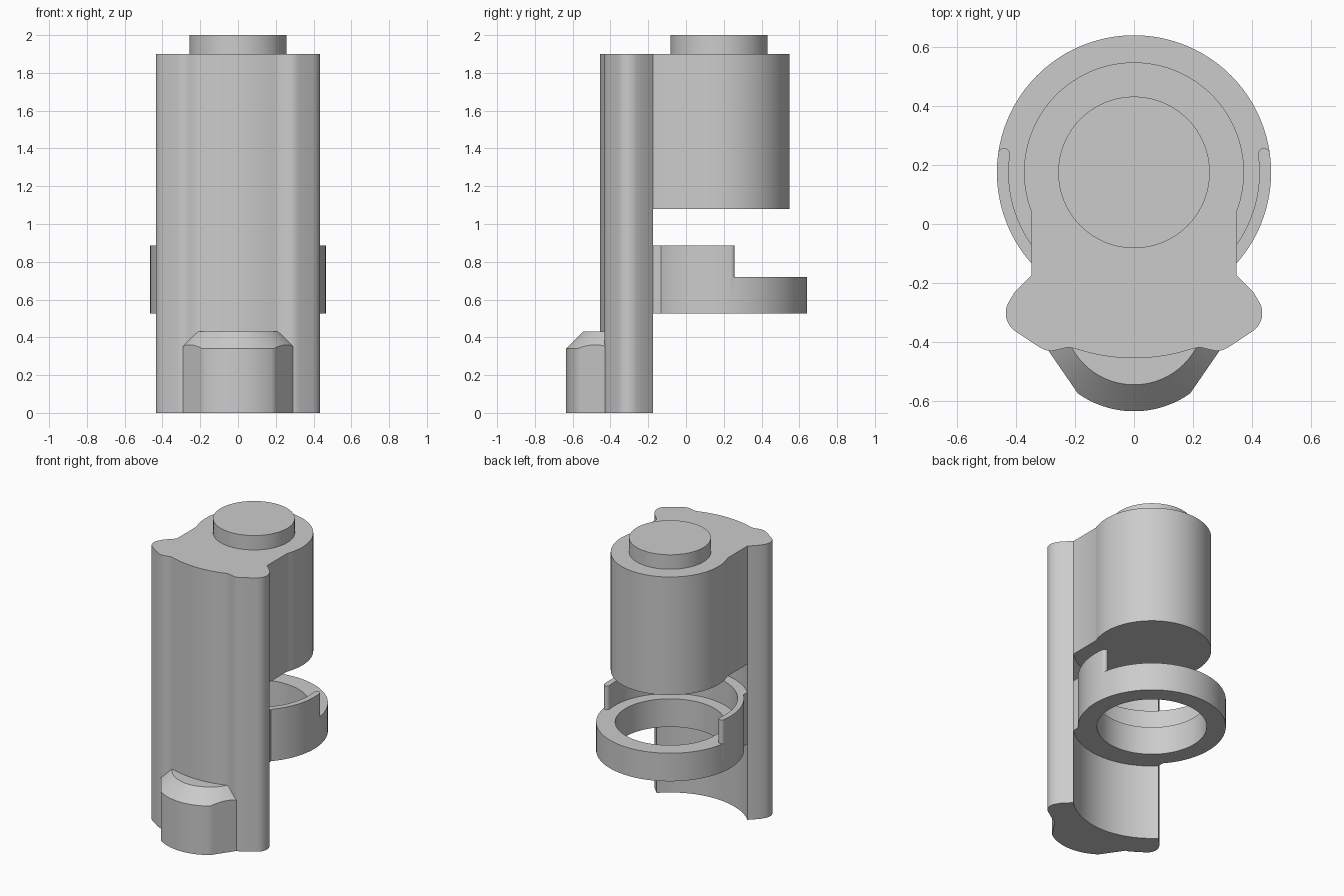
import bpy, bmesh, math
from mathutils import Vector

cube = bpy.data.objects.get("Cube")
if cube:
    bpy.data.objects.remove(cube, do_unlink=True)

grey = bpy.data.materials.new("plain grey")
grey.use_nodes = True
colour = (0.6, 0.6, 0.6, 1)
grey.diffuse_color = colour
grey.node_tree.nodes["Principled BSDF"].inputs["Base Color"].default_value = colour

AXIS = Vector((0, 0.175))  # shared axis of the barrel and the collar


def arc(centre, radius, start, end, steps):
    """Points along an arc, angles in degrees."""
    angles = [math.radians(start + (end - start) * i / steps) for i in range(steps + 1)]
    return [Vector((centre[0] + radius * math.cos(a), centre[1] + radius * math.sin(a))) for a in angles]


def circle(radius):
    return arc(AXIS, radius, 0, 360, 96)[:-1]


def mirrored(half):
    """Complete an outline with its reflection across x = 0."""
    return half + [Vector((-p[0], p[1])) for p in reversed(half)]


def at(points, z):
    return [(p[0], p[1], z) for p in points]


def loft(name, loops, closed=False):
    """Bridge matching loops; cap the ends unless the section closes."""
    bm = bmesh.new()
    rows = [[bm.verts.new(p) for p in loop] for loop in loops]
    pairs = list(zip(rows, rows[1:]))
    if closed:
        pairs.append((rows[-1], rows[0]))
    else:
        bm.faces.new(rows[0])
        bm.faces.new(rows[-1])
    for a, b in pairs:
        for i in range(len(a)):
            j = (i + 1) % len(a)
            bm.faces.new((a[i], a[j], b[j], b[i]))
    bmesh.ops.recalc_face_normals(bm, faces=bm.faces[:])
    mesh = bpy.data.meshes.new(name)
    bm.to_mesh(mesh)
    bm.free()
    mesh.materials.append(grey)
    obj = bpy.data.objects.new(name, mesh)
    bpy.context.collection.objects.link(obj)
    return obj


def prism(name, outline, low, high):
    return loft(name, [at(outline, low), at(outline, high)])


def activate(obj):
    bpy.ops.object.select_all(action="DESELECT")
    obj.select_set(True)
    bpy.context.view_layer.objects.active = obj


def cut(obj, cutter):
    cutter.hide_render = True
    mod = obj.modifiers.new("cut", "BOOLEAN")
    mod.operation, mod.solver, mod.object = "DIFFERENCE", "EXACT", cutter
    activate(obj)
    bpy.ops.object.modifier_apply(modifier=mod.name)
    bpy.data.objects.remove(cutter, do_unlink=True)


# Body: lobed front plate and round barrel, hollowed out below the barrel
flank = math.degrees(math.acos(0.348 / 0.373))
half = arc(AXIS, 0.373, 90, -flank, 36)
half += [Vector((0.348, -0.175)), Vector((0.405, -0.232))]
half += arc((0.36, -0.302), 0.075, 30, -55, 10)
half += [Vector(p) for p in ((0.325, -0.415), (0.303, -0.427), (0.28, -0.431), (0.255, -0.426), (0.225, -0.418))]
half += arc(AXIS, 0.63, -71.5, -89, 10)
body = prism("body", mirrored(half)[1:], 0, 1.9)
cut(body, prism("hollow_cutter", circle(0.495), -0.2, 1.08))

# Top button
button = prism("top_button", circle(0.257), 1.9, 2.0)

# Collar: stepped ring whose thin upper wall stops at two rounded ends
section = ((0.465, 0.525), (0.465, 0.885), (0.425, 0.885), (0.425, 0.72), (0.345, 0.72), (0.345, 0.525))
collar = loft("collar", [at(circle(r), z) for r, z in section], closed=True)
edge = [Vector((0.6, 0.8)), Vector((0.6, 0.237))] + arc((0.4406, 0.237), 0.0203, 0, 180, 10)
cut(collar, prism("wall_cutter", mirrored(edge), 0.72, 1.0))

# Web joining the collar to the plate
web = []
for radius, side in ((0.445, 1), (0.51, -1)):
    reach = math.degrees(math.asin(0.348 / radius))
    web += arc(AXIS, radius, -90 - side * reach, -90 + side * reach, 32)
joint = prism("collar_joint", web, 0.525, 0.885)

# Front foot: rounded block with a conical chamfer on top
hub = Vector((0, -0.305))
side_top, side_end = Vector((0.29, -0.43)), Vector((0.19, -0.575))
rim = [Vector((0.26, -0.35))] + [side_top.lerp(side_end, i / 10) for i in range(10)]
rim += arc(hub, 0.33, -54.8, -88, 14)
rim = mirrored(rim)
shoulder = [(p[0], p[1], 0.43 - ((p - hub).length - 0.24)) for p in rim]
crown = [hub + (p - hub).normalized() * 0.24 for p in rim]
foot = loft("front_foot", [at(rim, 0), shoulder, at(crown, 0.43)])

for obj in (body, button, collar, joint, foot):
    activate(obj)
    bpy.ops.object.shade_smooth_by_angle(angle=math.radians(25))
